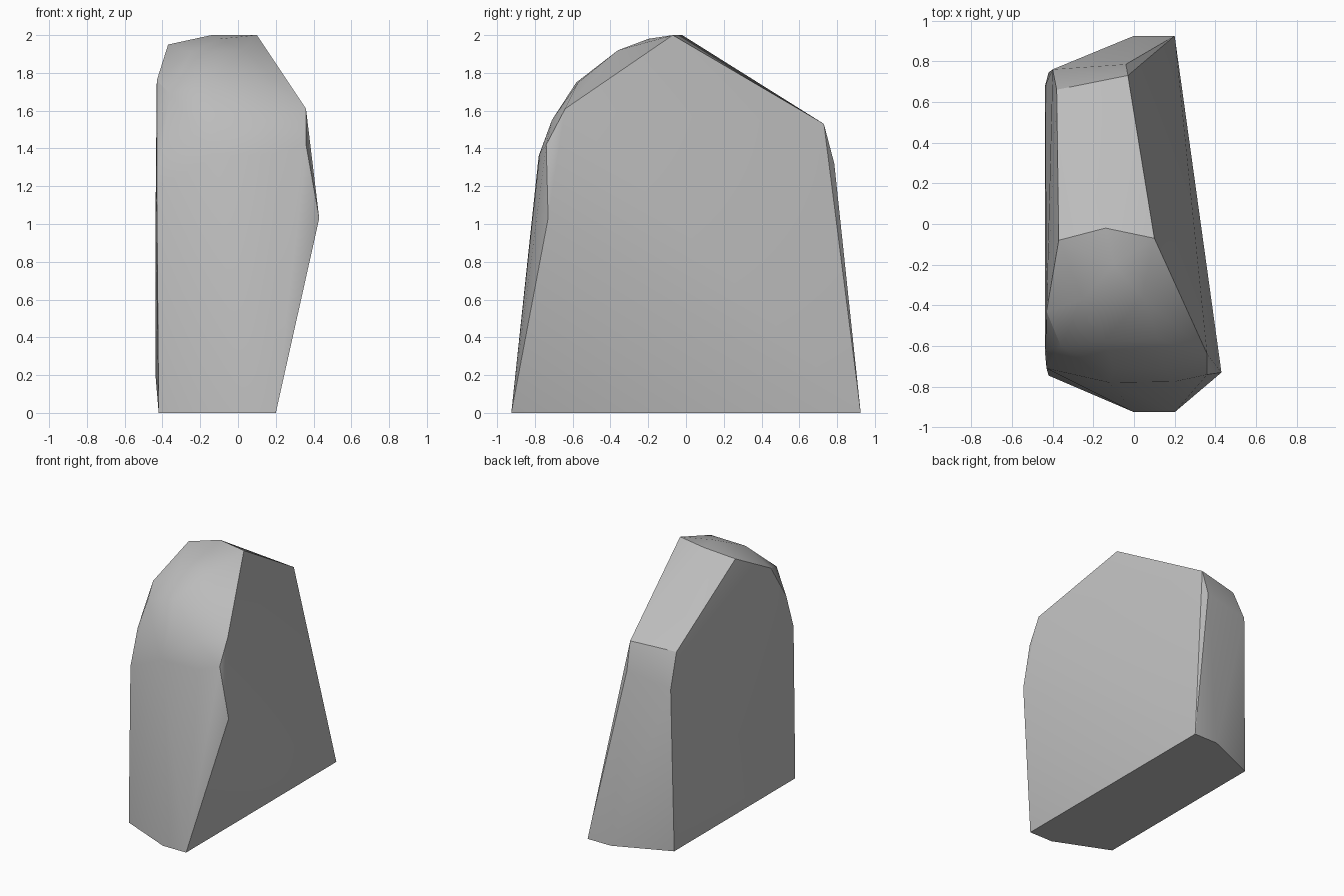
import bpy
import bmesh
import math

default_cube = bpy.data.objects.get("Cube")
if default_cube:
    bpy.data.objects.remove(default_cube, do_unlink=True)


def make_material(name, color):
    material = bpy.data.materials.new(name)
    material.use_nodes = True
    material.diffuse_color = color
    shader = next(n for n in material.node_tree.nodes if n.type == "BSDF_PRINCIPLED")
    shader.inputs["Base Color"].default_value = color
    shader.inputs["Roughness"].default_value = 0.9
    return material


def build_chiselled_solid(name, corner_groups, material, crease_angle):
    """Wrap a tight faceted skin round the corners of a cut stone."""
    bm = bmesh.new()
    for group in corner_groups:
        for corner in group:
            bm.verts.new(corner)
    bmesh.ops.convex_hull(bm, input=list(bm.verts))
    loose = [v for v in bm.verts if not v.link_faces]
    bmesh.ops.delete(bm, geom=loose, context="VERTS")
    bmesh.ops.recalc_face_normals(bm, faces=list(bm.faces))
    mesh = bpy.data.meshes.new(name)
    bm.to_mesh(mesh)
    bm.free()
    mesh.materials.append(material)
    stone = bpy.data.objects.new(name, mesh)
    bpy.context.collection.objects.link(stone)

    # Soft shading inside each facet, crisp edges between facets
    bpy.ops.object.select_all(action="DESELECT")
    stone.select_set(True)
    bpy.context.view_layer.objects.active = stone
    bpy.ops.object.shade_smooth_by_angle(angle=math.radians(crease_angle))
    return stone


# Footprint, mirrored front to back
footprint = [(x, side * y, 0)
             for side in (-1, 1)
             for x, y in ((.2, .925), (0, .925), (-.42, .745))]

# Broad left side: front edge from waist to shoulder
left_edge = [(.43, -.73, 1.03), (.36, -.74, 1.42), (.36, -.64, 1.61)]

# Right side: slight bulge and rounded front edge
right_edge = [(-.437, .68, .2), (-.437, -.64, 1), (-.43, -.71, 1.2),
              (-.43, -.62, 1.47), (-.43, -.43, 1.76), (-.36, -.6, 1.69)]

# Ridge where the front dome meets the sloping top
ridge = [(.1, -.07, 2), (-.14, -.02, 2), (-.37, -.08, 1.95)]

# Front dome, rounding down to the front wall
dome = [(-.1, -.2, 1.98), (-.25, -.37, 1.91), (.04, -.36, 1.92),
        (-.15, -.58, 1.75), (.12, -.57, 1.75), (-.1, -.71, 1.55),
        (.15, -.71, 1.55), (-.12, -.78, 1.36), (.2, -.775, 1.37)]

# Back shoulder, a narrow bevel below the sloping top
back_shoulder = [(-.03, .73, 1.53), (-.38, .66, 1.51),
                 (-.04, .785, 1.32), (-.4, .76, 1.26)]

stone_grey = make_material("stone grey", (.5, .5, .5, 1))
build_chiselled_solid(
    "boulder",
    (footprint, left_edge, right_edge, ridge, dome, back_shoulder),
    stone_grey,
    crease_angle=30,
)
